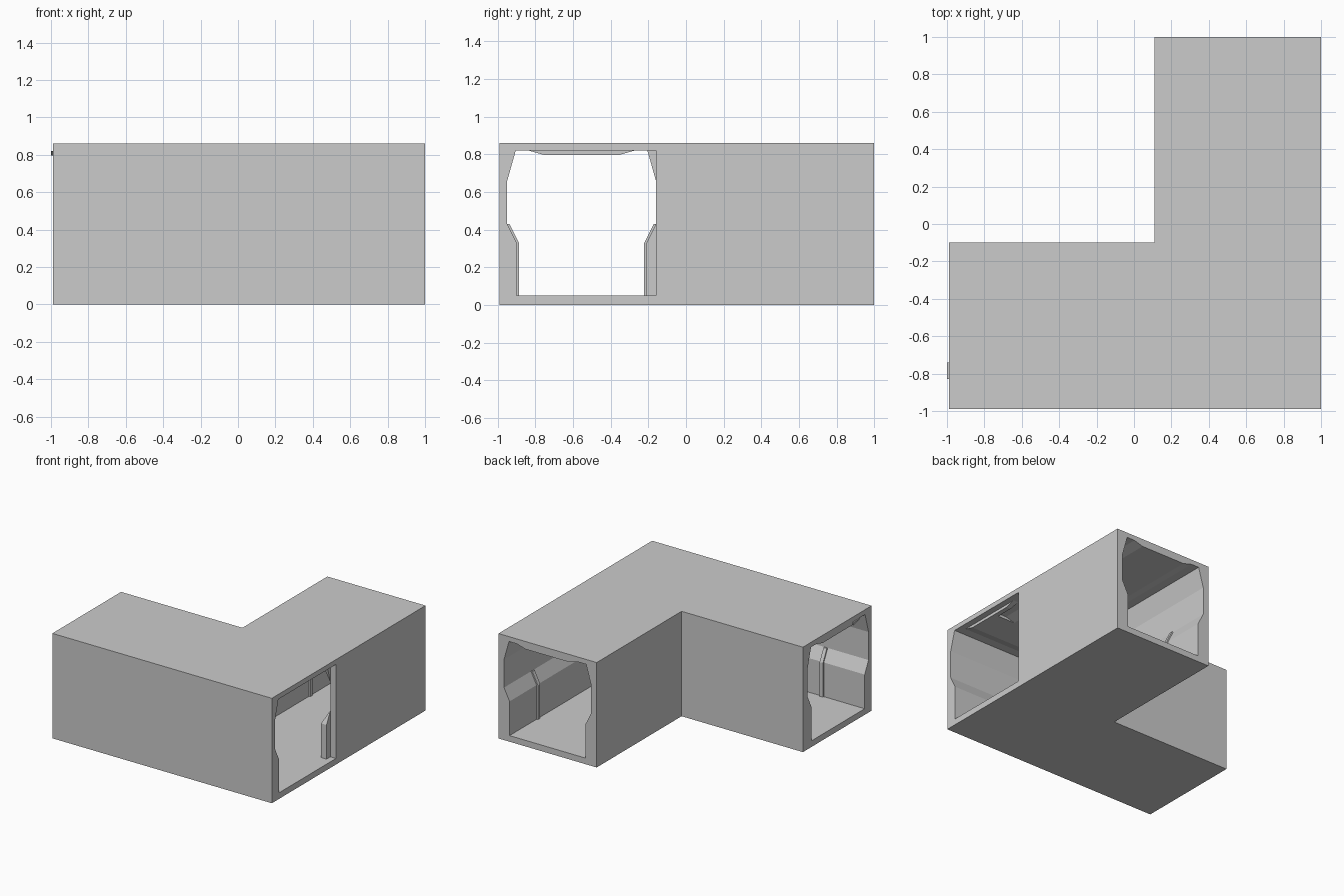
import bpy
import bmesh
from mathutils import Vector

cube = bpy.data.objects.get("Cube")
if cube:
    bpy.data.objects.remove(cube, do_unlink=True)

grey = bpy.data.materials.new("plain_grey")
grey.use_nodes = True
GREY = (0.6, 0.6, 0.6, 1)
grey.diffuse_color = GREY
grey.node_tree.nodes["Principled BSDF"].inputs["Base Color"].default_value = GREY


def prism(name, points, to_world, start, end):
    """Extrude a 2D outline between two positions along an axis."""
    bm = bmesh.new()
    face = bm.faces.new([bm.verts.new(to_world(a, b, start)) for a, b in points])
    side = bmesh.ops.extrude_face_region(bm, geom=[face])["geom"]
    shift = Vector(to_world(0, 0, end)) - Vector(to_world(0, 0, start))
    bmesh.ops.translate(bm, vec=shift, verts=[v for v in side if isinstance(v, bmesh.types.BMVert)])
    bmesh.ops.recalc_face_normals(bm, faces=bm.faces)
    mesh = bpy.data.meshes.new(name)
    bm.to_mesh(mesh)
    bm.free()
    mesh.materials.append(grey)
    obj = bpy.data.objects.new(name, mesh)
    bpy.context.collection.objects.link(obj)
    return obj


def along_x(a, b, t):
    return (t, a, b)


def along_y(a, b, t):
    return (-a, t, b)


def along_z(a, b, t):
    return (a, b, t)


# Outer L-shaped shell
shell = prism("corridor_shell",
              [(-0.99, -0.99), (1, -0.99), (1, 1), (0.11, 1), (0.11, -0.1), (-0.99, -0.1)],
              along_z, 0, 0.86)

# Passage cross-section, mirrored about its centre line
MID = -0.555
half = [(0.345, 0.05), (0.345, 0.33), (0.395, 0.43), (0.395, 0.66),
        (0.35, 0.82), (0.28, 0.82), (0.2, 0.797)]
passage = [(MID + u, z) for u, z in half] + [(MID - u, z) for u, z in reversed(half)]

# Passages along both arms, and the squared side of the doorway
cutters = [
    prism("side_passage_cutter", passage, along_x, -1.1, 1.1),
    prism("back_passage_cutter", passage, along_y, -0.5, 1.1),
    prism("doorway_cutter", [(-0.9, 0.05), (-0.16, 0.05), (-0.16, 0.82), (-0.9, 0.82)],
          along_x, 0.95, 1.1),
]
for cutter in cutters:
    cutter.hide_render = True
    cutter.hide_set(True)
    cut = shell.modifiers.new(cutter.name, "BOOLEAN")
    cut.operation = "DIFFERENCE"
    cut.solver = "EXACT"
    cut.object = cutter

# Thin ribs on the lower walls, one pair in each arm
rib = [(0.35, 0.05), (0.333, 0.05), (0.333, 0.33), (0.383, 0.43), (0.4, 0.43), (0.35, 0.33)]
for arm, axis, start in (("side", along_x, -0.62), ("back", along_y, 0.62)):
    for label, sign in (("outer", -1), ("inner", 1)):
        prism(f"{arm}_{label}_rib", [(MID + sign * u, z) for u, z in rib],
              axis, start, start + 0.03)

# Small ceiling lip at the open end of the side arm
prism("ceiling_lip", [(-0.83, 0.82), (-0.74, 0.797), (-0.74, 0.82)], along_x, -1, -0.97)
